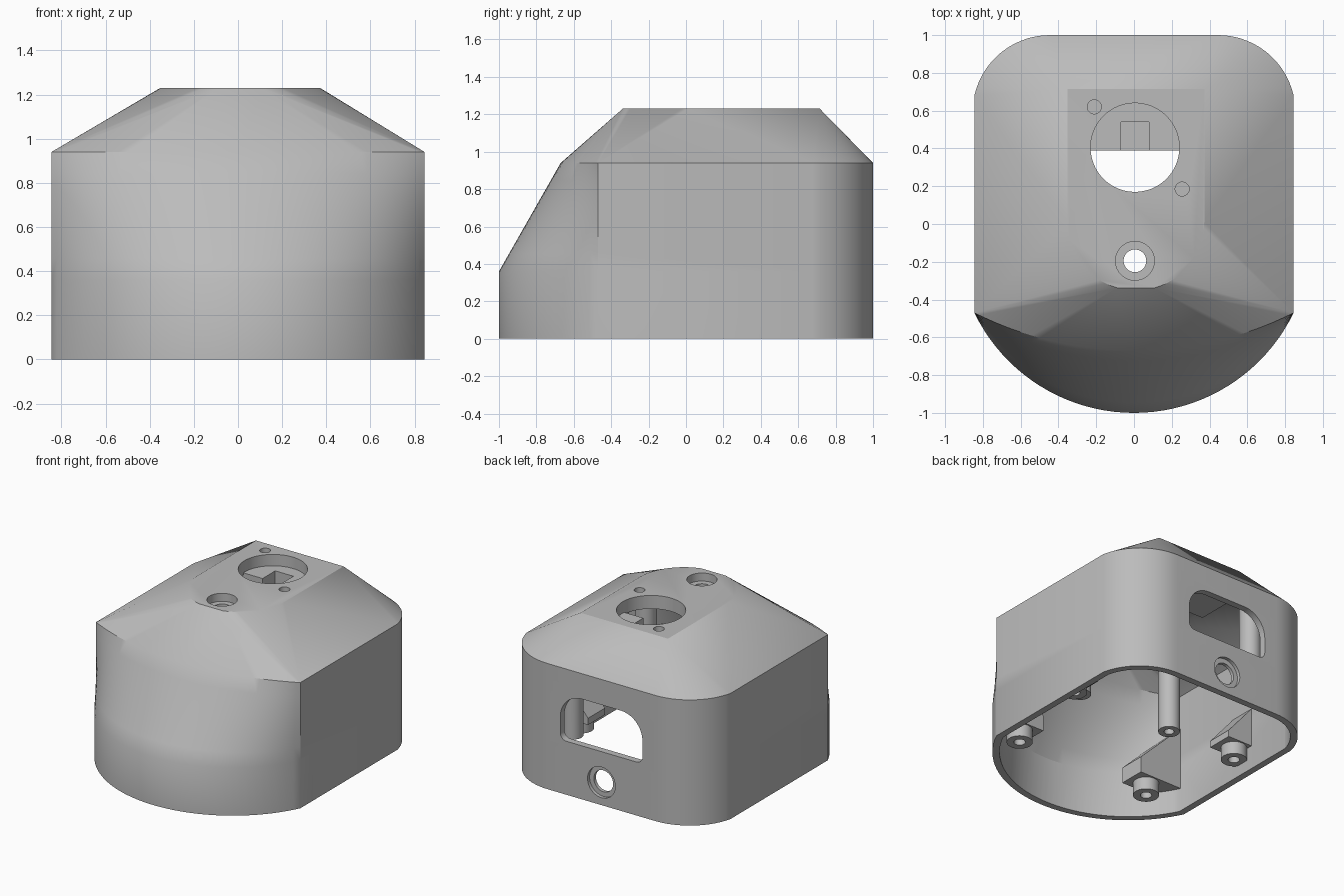
import bpy, bmesh, math
from mathutils import Matrix, Vector

cube = bpy.data.objects.get("Cube")
if cube:
    bpy.data.objects.remove(cube, do_unlink=True)

grey = bpy.data.materials.new("matte_grey")
grey.use_nodes = True
grey.diffuse_color = (0.5, 0.5, 0.5, 1)
grey.node_tree.nodes["Principled BSDF"].inputs["Base Color"].default_value = (0.5, 0.5, 0.5, 1)


def make(name, bm):
    bmesh.ops.recalc_face_normals(bm, faces=bm.faces[:])
    mesh = bpy.data.meshes.new(name)
    bm.to_mesh(mesh)
    bm.free()
    mesh.materials.append(grey)
    obj = bpy.data.objects.new(name, mesh)
    bpy.context.collection.objects.link(obj)
    return obj


def arc(cx, cy, r, a0, a1, n):
    return [(cx + r * math.cos(a0 + (a1 - a0) * i / n),
             cy + r * math.sin(a0 + (a1 - a0) * i / n)) for i in range(n + 1)]


def cylinder(name, x, y, z0, z1, r, along_y=False, seg=40):
    """Upright cylinder, or one along y when along_y is set (then y and z swap roles)."""
    bm = bmesh.new()
    bmesh.ops.create_cone(bm, cap_ends=True, segments=seg, radius1=r, radius2=r, depth=z1 - z0)
    mid = (z0 + z1) / 2
    if along_y:
        m = Matrix.Translation((x, mid, y)) @ Matrix.Rotation(math.pi / 2, 4, "X")
    else:
        m = Matrix.Translation((x, y, mid))
    bm.transform(m)
    return make(name, bm)


def prism(name, profile, y0, y1):
    """Extrude an (x, z) profile along y."""
    bm = bmesh.new()
    face = bm.faces.new([bm.verts.new((x, y0, z)) for x, z in profile])
    ext = bmesh.ops.extrude_face_region(bm, geom=[face])
    verts = [g for g in ext["geom"] if isinstance(g, bmesh.types.BMVert)]
    bmesh.ops.translate(bm, verts=verts, vec=Vector((0, y1 - y0, 0)))
    return make(name, bm)


def box(name, x0, x1, y0, y1, z0, z1):
    return prism(name, [(x0, z0), (x1, z0), (x1, z1), (x0, z1)], y0, y1)


def boolean(obj, tool, op="DIFFERENCE", keep=False):
    mod = obj.modifiers.new("cut", "BOOLEAN")
    mod.operation, mod.object, mod.solver = op, tool, "EXACT"
    bpy.context.view_layer.update()
    graph = bpy.context.evaluated_depsgraph_get()
    mesh = bpy.data.meshes.new_from_object(obj.evaluated_get(graph))
    obj.modifiers.clear()
    obj.data = mesh
    if not keep:
        bpy.data.objects.remove(tool, do_unlink=True)


def body(name, d, z_low, z_eave, z_top, grow):
    """Closed housing solid, with its walls moved in by d."""
    w, cy, r = 0.845 - d, -0.061, 0.939 - d
    a = math.acos(w / r)
    front = arc(0, cy, r, -math.pi / 2, -a, 20)
    corner = front[-1]
    # shallower arc at the eave, above the same x positions and ending at the same corner
    sag = corner[1] + 0.67 - d
    er = (w * w + sag * sag) / (2 * sag)
    eave = [(x, corner[1] - sag + er - math.sqrt(er * er - x * x)) for x, _ in front]
    # rounded back corner
    br = 0.41 - d
    back = arc(0.445, 0.59, br, math.acos((w - 0.445) / br), math.pi / 2, 14)
    # top plate outline
    h, tb = 0.362 + grow, 0.715 + grow
    ta = arc(0, 0.01, h, -math.radians(74), 0, 14)
    # low, eave and top points paired, with repeats where the surface fans out
    rest = [corner] * 15 + [back[0]] * 2 + back
    low, mid = front + rest, eave + rest
    top = [ta[0]] * 21 + ta + [ta[-1], (h, tb)] + [(h, tb)] * len(back)
    levels = [(low, 0 if d == 0 else -0.1, 0)]
    for i in range(7):
        t = i / 6
        pts = [(p[0], p[1] + (q[1] - p[1]) * t) for p, q in zip(low, mid)]
        levels.append((pts, z_low + (z_eave - z_low) * t, 0))
    levels.append((top, z_top, 0.01))
    bm = bmesh.new()
    vr = [[bm.verts.new((x + shift, y, z)) for x, y in pts + [(-x, y) for x, y in reversed(pts)]]
          for pts, z, shift in levels]
    n = len(vr[0])
    for lo, hi in zip(vr, vr[1:]):
        for i in range(n):
            j = (i + 1) % n
            bm.faces.new((lo[i], lo[j], hi[j], hi[i]))
    bm.faces.new(vr[0][::-1])
    bm.faces.new(vr[-1])
    bmesh.ops.remove_doubles(bm, verts=bm.verts[:], dist=0.0005)
    bmesh.ops.triangulate(bm, faces=[f for f in bm.faces if len(f.verts) == 4])
    return make(name, bm)


# hollow housing
shell = body("housing_shell", 0, 0.36, 0.94, 1.23, 0)
boolean(shell, body("cavity", 0.05, 0.35, 0.91, 1.13, 0.04))

# openings in the roof: lens hole, screw holes, front counterbore
boolean(shell, cylinder("cut", 0.005, 0.405, 1.0, 1.4, 0.235, seg=64))
for x, y in ((-0.21, 0.62), (0.255, 0.185)):
    boolean(shell, cylinder("cut", x, y, 1.17, 1.4, 0.037))
boolean(shell, cylinder("cut", 0.005, -0.195, 1.17, 1.4, 0.103))
boolean(shell, cylinder("cut", 0.005, -0.195, 1.0, 1.4, 0.06))

# back window with large upper corners
win = (arc(0.16, 0.57, 0.18, 0, math.pi / 2, 10) + arc(-0.16, 0.57, 0.18, math.pi / 2, math.pi, 10)
       + arc(-0.29, 0.45, 0.05, math.pi, math.pi * 1.5, 6)
       + arc(0.29, 0.45, 0.05, math.pi * 1.5, math.pi * 2, 6))
boolean(shell, prism("cut", win, 0.85, 1.1))

# cable hole with counterbore
boolean(shell, cylinder("cut", 0, 0.17, 0.85, 1.1, 0.08, along_y=True))
boolean(shell, cylinder("cut", 0, 0.17, 0.975, 1.1, 0.115, along_y=True))
parts = [shell]

# notched shelf under the lens hole
shelf = box("lens_shelf", -0.29, 0.3, 0.39, 0.72, 0.98, 1.145)
boolean(shelf, box("cut", -0.07, 0.08, 0.3, 0.54, 1.05, 1.3))
parts.append(shelf)

# ring under the front counterbore
ring = cylinder("front_screw_ring", 0.005, -0.195, 1.06, 1.135, 0.13)
boolean(ring, cylinder("cut", 0.005, -0.195, 1.0, 1.3, 0.06))
parts.append(ring)

# board posts, wall brackets and screw bosses on both sides
fit = body("fit", 0.045, 0.35, 0.92, 1.14, 0.04)
for side, s in (("left", 1), ("right", -1)):
    for end, y in (("back", 0.77), ("front", -0.1)):
        post = cylinder(f"{side}_{end}_post", s * 0.4, y, 0.33, 1.3, 0.075)
        boolean(post, fit, "INTERSECT", keep=True)
        boolean(post, cylinder("cut", s * 0.4, y, 0.2, 0.5, 0.035))
        parts.append(post)
    for end, x, y, z_in, z_wall in (("rear", 0.72, 0.215, 0.23, 0.5), ("front", 0.57, -0.55, 0.3, 0.66)):
        inner = x - 0.13
        profile = [(s * inner, 0.18), (s * 0.9, 0.18), (s * 0.9, z_wall + 0.1), (s * inner, z_in)]
        bracket = prism(f"{side}_{end}_bracket", profile, y - 0.1, y + 0.1)
        boolean(bracket, fit, "INTERSECT", keep=True)
        boss = cylinder(f"{side}_{end}_boss", s * x, y, 0.085, 0.19, 0.09)
        boolean(boss, cylinder("cut", s * x, y, 0.0, 0.17, 0.04))
        parts += [bracket, boss]
bpy.data.objects.remove(fit, do_unlink=True)

# smooth the curved walls, keep edges sharp
bpy.ops.object.select_all(action="DESELECT")
for obj in parts:
    obj.select_set(True)
bpy.context.view_layer.objects.active = shell
bpy.ops.object.shade_smooth_by_angle(angle=math.radians(30))
